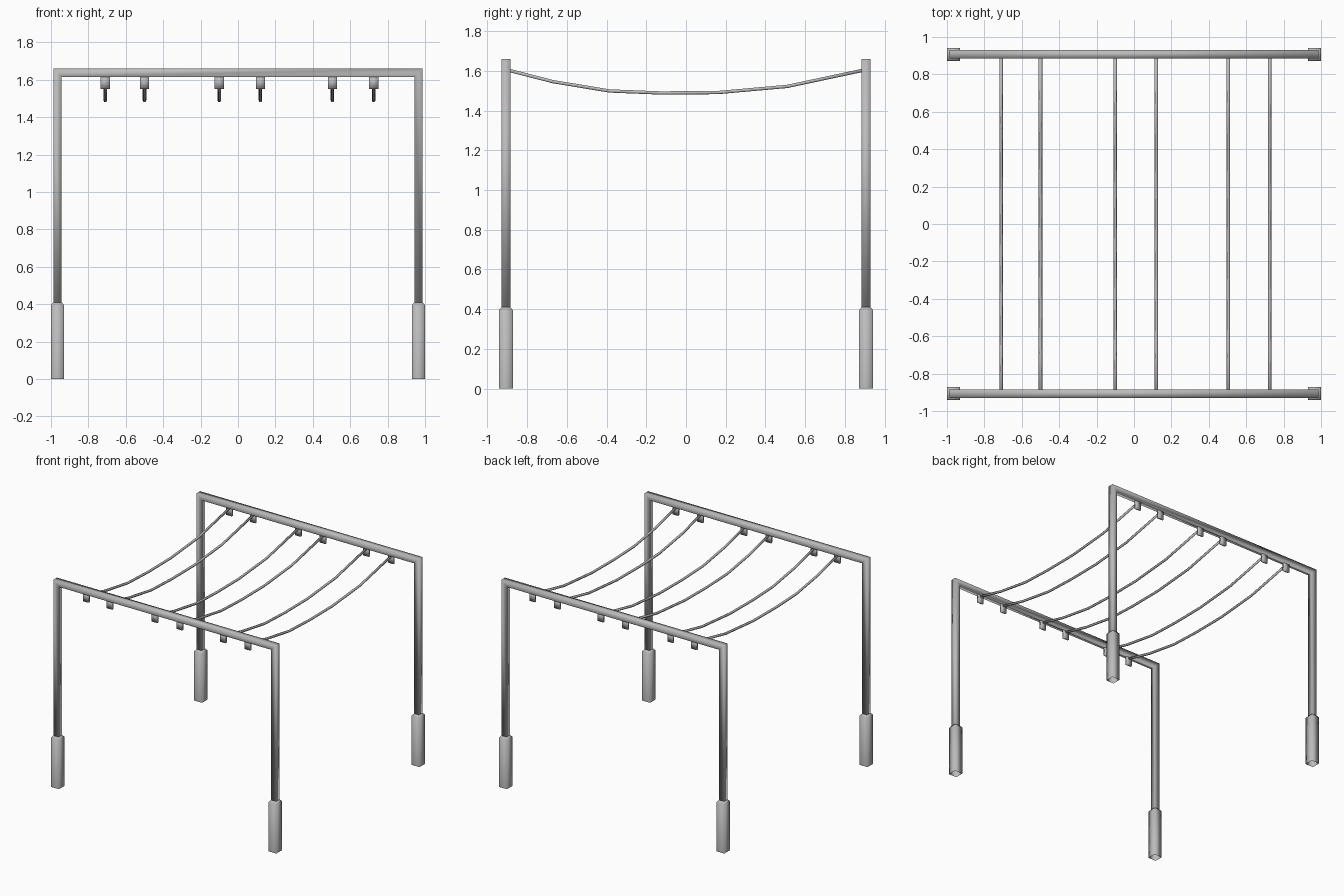
import bpy, bmesh, math
from mathutils import Vector

cube = bpy.data.objects.get("Cube")
if cube:
    bpy.data.objects.remove(cube, do_unlink=True)

STEEL = (0.5, 0.5, 0.5, 1)
steel = bpy.data.materials.new("grey steel")
steel.use_nodes = True
steel.diffuse_color = STEEL
steel.node_tree.nodes["Principled BSDF"].inputs["Base Color"].default_value = STEEL


def loft(name, rings, cap_start=True, cap_end=True):
    """Skin a list of point rings into one smooth-shaded object."""
    bm = bmesh.new()
    loops = [[bm.verts.new(p) for p in ring] for ring in rings]
    n = len(rings[0])
    for a, b in zip(loops, loops[1:]):
        for i in range(n):
            j = (i + 1) % n
            bm.faces.new((a[i], a[j], b[j], b[i]))
    if cap_start:
        bm.faces.new(loops[0])
    if cap_end:
        bm.faces.new(loops[-1])
    bmesh.ops.recalc_face_normals(bm, faces=bm.faces)
    for f in bm.faces:
        f.smooth = True
    mesh = bpy.data.meshes.new(name)
    bm.to_mesh(mesh)
    bm.free()
    mesh.materials.append(steel)
    obj = bpy.data.objects.new(name, mesh)
    bpy.context.collection.objects.link(obj)
    return obj


def rect(x, y, z, hx, hy):
    return [(x + sx * hx, y + sy * hy, z)
            for sx, sy in ((-1, -1), (1, -1), (1, 1), (-1, 1))]


POST_X, SIDE_Y, TOP = 0.965, 0.907, 1.66
HALF = 0.0225           # half the tube thickness
FOOT = 0.035            # half the foot thickness
FOOT_Z = 0.395
CABLE_X = (-0.71, -0.5, -0.1, 0.12, 0.505, 0.725)

for side, y in (("front", -SIDE_Y), ("back", SIDE_Y)):
    # Two posts and their top beam: one square tube with mitred corners
    def tube_ring(x, z, out_x, out_z):
        return [(x + s * out_x * HALF, y + t * HALF, z + s * out_z * HALF)
                for s, t in ((1, -1), (1, 1), (-1, 1), (-1, -1))]

    beam_z = TOP - HALF
    loft(side + "_frame", [
        tube_ring(-POST_X, FOOT_Z, -1, 0),
        tube_ring(-POST_X, beam_z, -1, 1),
        tube_ring(POST_X, beam_z, 1, 1),
        tube_ring(POST_X, FOOT_Z, 1, 0)])

    # Thicker square sleeves, open underneath, tapering into the posts
    for label, x in (("right", -POST_X), ("left", POST_X)):
        loft(f"{side}_{label}_foot", [
            rect(x, y, 0, FOOT, FOOT),
            rect(x, y, FOOT_Z, FOOT, FOOT),
            rect(x, y, FOOT_Z + 0.015, HALF, HALF)], cap_start=False)

    # Hanging plates under the beam
    for i, x in enumerate(CABLE_X):
        loft(f"{side}_bracket_{i + 1}", [
            rect(x, y, 1.55, 0.025, 0.008),
            rect(x, y, TOP - 2 * HALF + 0.005, 0.025, 0.008)])

# Sagging cables between the brackets
SAG = [(-0.905, 1.606), (-0.67, 1.546), (-0.385, 1.499), (-0.13, 1.489),
       (0.16, 1.491), (0.51, 1.522), (0.905, 1.606)]
RADIUS, SIDES = 0.0095, 6
for i, x in enumerate(CABLE_X):
    rings = []
    for k, (y, z) in enumerate(SAG):
        before, after = SAG[max(k - 1, 0)], SAG[min(k + 1, len(SAG) - 1)]
        along = Vector((0, after[0] - before[0], after[1] - before[1])).normalized()
        across = Vector((1, 0, 0))
        up = across.cross(along)
        rings.append([Vector((x, y, z)) + RADIUS * (across * math.cos(a) + up * math.sin(a))
                      for a in (math.tau * s / SIDES for s in range(SIDES))])
    loft(f"cable_{i + 1}", rings)
